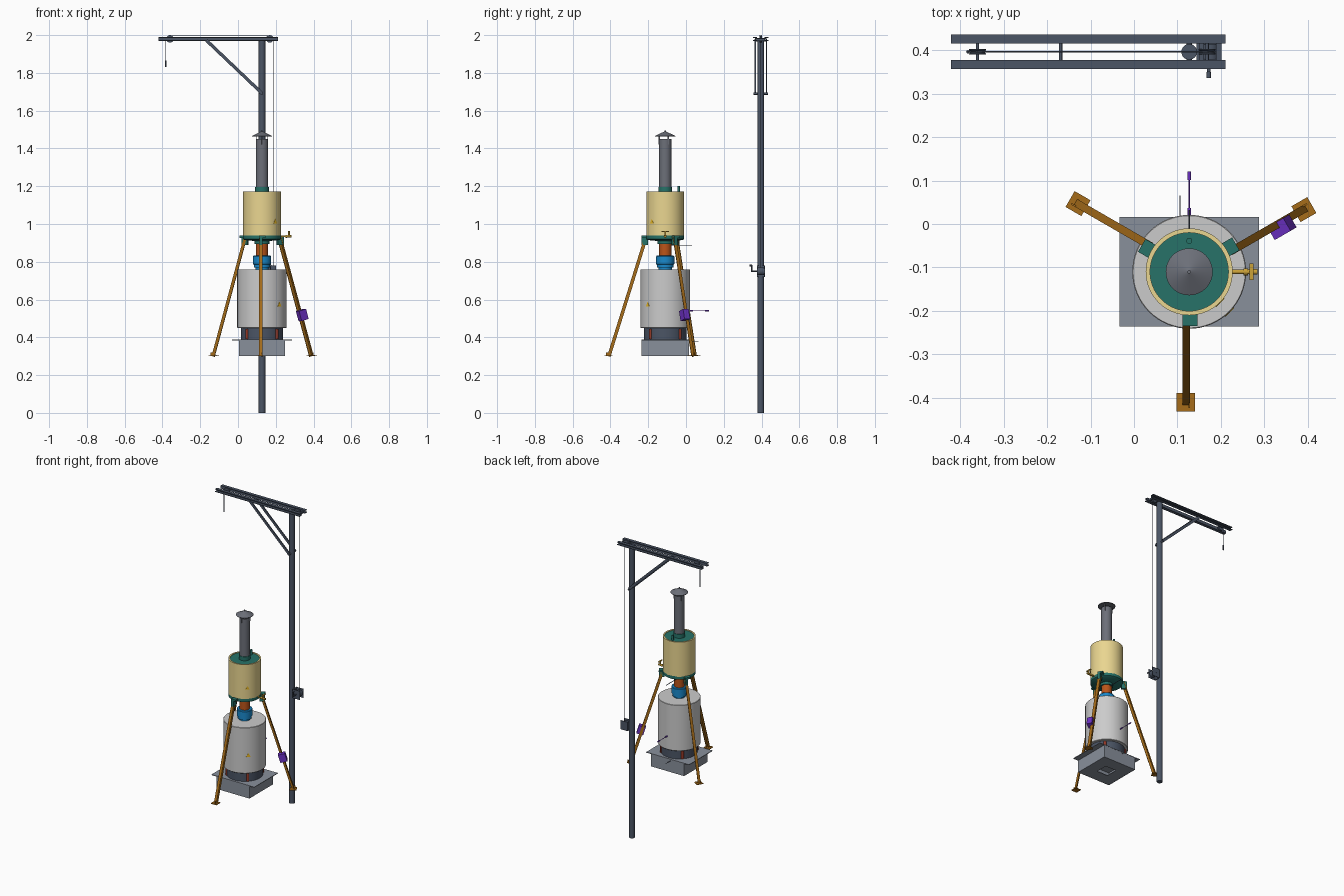
import bpy, bmesh, math
from mathutils import Vector, Matrix

if "Cube" in bpy.data.objects:
    bpy.data.objects.remove(bpy.data.objects["Cube"])

CX, CY = 0.127, -0.11          # stove axis
MX, MY = 0.127, 0.396          # crane mast axis
COL = dict(steel=(.07, .09, .13), grey=(.25, .28, .33), white=(.72, .72, .72), pipe=(.15, .16, .19),
           teal=(.02, .17, .14), cream=(.82, .67, .28), orange=(.5, .09, .01), blue=(.01, .25, .6),
           brown=(.38, .15, .01), purple=(.15, .03, .55), brass=(.6, .36, .04), red=(.3, .04, .02),
           sign=(.85, .5, .02))


def finish(name, bm, col):
    bmesh.ops.recalc_face_normals(bm, faces=bm.faces)
    me = bpy.data.meshes.new(name)
    bm.to_mesh(me)
    bm.free()
    ob = bpy.data.objects.new(name, me)
    bpy.context.collection.objects.link(ob)
    m = bpy.data.materials.get(col) or bpy.data.materials.new(col)
    m.diffuse_color = (*COL[col], 1)
    m.use_nodes = True
    m.node_tree.nodes["Principled BSDF"].inputs["Base Color"].default_value = m.diffuse_color
    me.materials.append(m)
    bpy.ops.object.select_all(action='DESELECT')
    ob.select_set(True)
    bpy.context.view_layer.objects.active = ob
    bpy.ops.object.shade_smooth_by_angle(angle=math.radians(35))
    return ob


def lathe(name, prof, col, x=CX, y=CY, n=64, closed=False):
    """Revolve (radius, z) points; ends are capped unless the profile is closed."""
    bm = bmesh.new()
    rings = [[bm.verts.new((x + r * math.cos(2 * math.pi * i / n), y + r * math.sin(2 * math.pi * i / n), z))
              for i in range(n)] for r, z in prof]
    pairs = list(zip(rings, rings[1:])) + ([(rings[-1], rings[0])] if closed else [])
    for a, b in pairs:
        for i in range(n):
            j = (i + 1) % n
            bm.faces.new((a[i], a[j], b[j], b[i]))
    if not closed:
        bm.faces.new(rings[0])
        bm.faces.new(rings[-1])
    return finish(name, bm, col)


def sweep(name, p, q, section, col, up=(0, 0, 1)):
    """Straight prism from p to q; section coordinates are (side, up)."""
    p, q = Vector(p), Vector(q)
    d = (q - p).normalized()
    side = d.cross(Vector(up)).normalized()
    v = side.cross(d)
    bm = bmesh.new()
    a, b = [[bm.verts.new(o + side * s + v * t) for s, t in section] for o in (p, q)]
    for i in range(len(a)):
        j = (i + 1) % len(a)
        bm.faces.new((a[i], a[j], b[j], b[i]))
    bm.faces.new(a)
    bm.faces.new(b)
    return finish(name, bm, col)


def rect(w, h):
    return [(-w / 2, -h / 2), (w / 2, -h / 2), (w / 2, h / 2), (-w / 2, h / 2)]


def rod(name, p, q, r, col, n=16):
    d = Vector(q) - Vector(p)
    up = (0, 1, 0) if abs(d.normalized().z) > .9 else (0, 0, 1)
    sec = [(r * math.cos(2 * math.pi * i / n), r * math.sin(2 * math.pi * i / n)) for i in range(n)]
    return sweep(name, p, q, sec, col, up)


def box(name, c, s, col, rot=None):
    bm = bmesh.new()
    M = Matrix.Translation(c) @ (rot or Matrix()) @ Matrix.Diagonal((*s, 1))
    bmesh.ops.create_cube(bm, size=1, matrix=M)
    return finish(name, bm, col)


def polar(ang, r, t, z):
    """Point around the stove axis: radius r, tangential offset t."""
    c, s = math.cos(ang), math.sin(ang)
    return Vector((CX + r * c - t * s, CY + r * s + t * c, z))


# ash box: open square tray with a holed bottom and a wide top flange
box("ash_flange", (CX, CY, .386), (.32, .252, .004), 'grey')
for s in (-1, 1):
    box("ash_side", (CX + s * .121, CY, .343), (.004, .246, .085), 'grey')
    box("ash_front_back", (CX, CY + s * .123, .343), (.246, .004, .085), 'grey')
    box("ash_floor_side", (CX + s * .082, CY, .303), (.082, .246, .004), 'grey')
    box("ash_floor_end", (CX, CY + s * .082, .303), (.082, .082, .004), 'grey')

# stove body
lathe("burner_ring", [(.112, .388), (.112, .45)], 'steel')
for k in range(4):
    a = math.radians(45 + 90 * k)
    rod("ring_post", polar(a, .11, 0, .39), polar(a, .11, 0, .445), .009, 'red')
lathe("lower_drum", [(.129, .45), (.131, .452), (.131, .758), (.129, .76)], 'white')
lathe("coupler", [(.035, .758), (.035, .77), (.043, .77), (.043, .785), (.048, .787),
                  (.048, .828), (.045, .832), (.033, .832)], 'blue')
lathe("riser_pipe", [(.032, .83), (.032, .925)], 'orange')
lathe("tank_base", [(.04, .895), (.04, .91), (.092, .915), (.1, .92), (.1, .94)], 'teal')
lathe("tank_shell", [(.1, .938), (.1, 1.172), (.09, 1.172), (.09, .938)], 'cream', closed=True)
lathe("tank_lid", [(.09, 1.15), (.09, 1.168), (.036, 1.168), (.036, 1.195), (.033, 1.195)], 'teal')
rod("vent_stub", (CX, -.039, 1.16), (CX, -.039, 1.2), .007, 'teal')

# chimney with conical rain cap
lathe("chimney", [(.033, 1.19), (.033, 1.45), (.03, 1.45), (.03, 1.19)], 'pipe', closed=True)
lathe("rain_cap", [(.053, 1.463), (.054, 1.466), (.004, 1.49), (.004, 1.496)], 'pipe')
for k in range(3):
    a = math.radians(30 + 120 * k)
    sweep("cap_strut", polar(a, .032, 0, 1.42), polar(a, .032, 0, 1.468), rect(.008, .003), 'pipe', (1, .2, 0))

# three angle-iron legs with brackets and foot plates
L = [(0, 0), (.018, 0), (.018, .004), (.004, .004), (.004, .018), (0, .018)]
for k in range(3):
    a = math.radians(-90 + 120 * k)
    R = Matrix.Rotation(a, 4, 'Z')
    top, bot = polar(a, .109, .002, .935), polar(a, .307, .002, .302)
    out = R @ Vector((-1, 0, 0))
    sweep("leg", bot, top, L, 'brown', out)
    box("leg_bracket", polar(a, .108, -.006, .913), (.034, .016, .05), 'teal', R)
    box("leg_bracket_top", polar(a, .108, .002, .933), (.034, .034, .012), 'teal', R)
    box("foot_plate", polar(a, .3, -.008, .302), (.042, .042, .004), 'brown', R)
    box("foot_tab", polar(a, .3, 0, .311), (.026, .004, .018), 'brown', R)
    for s in (-1, 1):
        rod("foot_bolt", polar(a, .3 + s * .01, -.016, .303), polar(a, .3 + s * .01, -.016, .3065), .0035, 'brown', 8)

# control box on the right rear leg
a = math.radians(30)
tilt = Matrix.Rotation(a, 4, 'Z') @ Matrix.Rotation(math.radians(-17), 4, 'Y')
box("control_box", polar(a, .236, -.018, .518), (.044, .034, .055), 'purple', tilt)

# temperature probes on the rear
rod("probe_stem", (CX, 0, .54), (CX, .12, .54), .0018, 'purple', 8)
rod("probe_grip", (CX, .101, .54), (CX, .121, .54), .004, 'purple')
rod("probe_socket", (CX, .015, .54), (CX, .037, .54), .004, 'purple')
rod("upper_probe", (CX, -.08, .888), (CX, .032, .888), .002, 'steel', 8)
rod("lower_probe", (.106, 0, .376), (.106, .066, .376), .0015, 'steel', 8)

# drain tap
rod("tap_pipe", (CX + .09, CY, .935), (.272, CY, .935), .005, 'brass')
rod("tap_body", (.252, CY, .935), (.262, CY, .935), .008, 'brass')
rod("tap_stem", (.27, CY, .93), (.27, CY, .958), .005, 'brass')
rod("tap_spout", (.264, CY, .935), (.284, CY, .935), .006, 'brass')
box("tap_handle", (.27, CY, .96), (.009, .038, .005), 'brass')

# blank triangular warning plates
for r, z, h in ((.131, .575, .026), (.1, 1.015, .024)):
    a = math.radians(-45)
    tri = [(-h * .55, -h / 2), (h * .55, -h / 2), (0, h / 2)]
    sweep("warning_plate", polar(a, r - .002, 0, z), polar(a, r + .001, 0, z), tri, 'sign')

# crane mast and twin channel beams
lathe("mast", [(.018, 0), (.018, 1.975)], 'steel', MX, MY, 32)
for s in (-1, 1):
    C = [(-.0105 * s, -.01), (.0105 * s, -.01), (.0105 * s, -.006), (-.0065 * s, -.006),
         (-.0065 * s, .006), (.0105 * s, .006), (.0105 * s, .01), (-.0105 * s, .01)]
    y = MY + s * .0295
    sweep("jib_channel", (-.421, y, 1.98), (.211, y, 1.98), [(-u, v) for u, v in C], 'steel')
    sweep("jib_brace", (-.167, MY + s * .03, 1.972), (.127, MY + s * .03, 1.692), rect(.007, .017), 'steel')
rod("brace_top_pin", (-.169, MY - .032, 1.97), (-.169, MY + .032, 1.97), .004, 'steel')
rod("brace_low_pin", (MX, MY - .038, 1.69), (MX, MY + .038, 1.69), .006, 'steel')
for x in (.155, .195):
    box("jib_spacer", (x, MY, 1.976), (.012, .04, .012), 'steel')

# pulleys, cable and hook
for x in (-.36, .168):
    prof = [(.02, -.006), (.02, -.004), (.016, -.001), (.016, .001), (.02, .004), (.02, .006)]
    p = lathe("pulley", prof, 'steel', 0, 0, 32)
    p.matrix_world = Matrix.Translation((x, MY, 1.98)) @ Matrix.Rotation(math.pi / 2, 4, 'X')
    rod("pulley_axle", (x, MY - .03, 1.98), (x, MY + .03, 1.98), .004, 'steel')
rod("cable_span", (-.36, MY, 1.997), (.168, MY, 1.997), .002, 'steel', 8)
rod("cable_bend", (-.36, MY, 1.997), (-.382, MY, 1.978), .002, 'steel', 8)
rod("cable_drop", (-.382, MY, 1.98), (-.382, MY, 1.86), .002, 'steel', 8)
rod("hook_block", (-.382, MY, 1.865), (-.382, MY, 1.83), .004, 'steel')
rod("cable_bend", (.168, MY, 1.997), (.186, MY, 1.98), .002, 'steel', 8)
rod("cable_to_winch", (.186, MY, 1.98), (.186, MY, .77), .002, 'steel', 8)

# winch with crank handle
for s in (-1, 1):
    box("winch_cheek", (.172, MY + s * .019, .75), (.056, .004, .06), 'steel')
box("winch_back", (.147, MY, .75), (.006, .036, .06), 'steel')
rod("winch_drum", (.174, MY - .018, .75), (.174, MY + .018, .75), .021, 'steel', 24)
rod("winch_shaft", (.172, MY - .05, .75), (.172, MY + .022, .75), .004, 'steel')
rod("crank_arm", (.172, MY - .048, .747), (.172, MY - .048, .783), .0035, 'steel')
rod("crank_grip", (.172, MY - .046, .78), (.172, MY - .06, .78), .005, 'steel')
